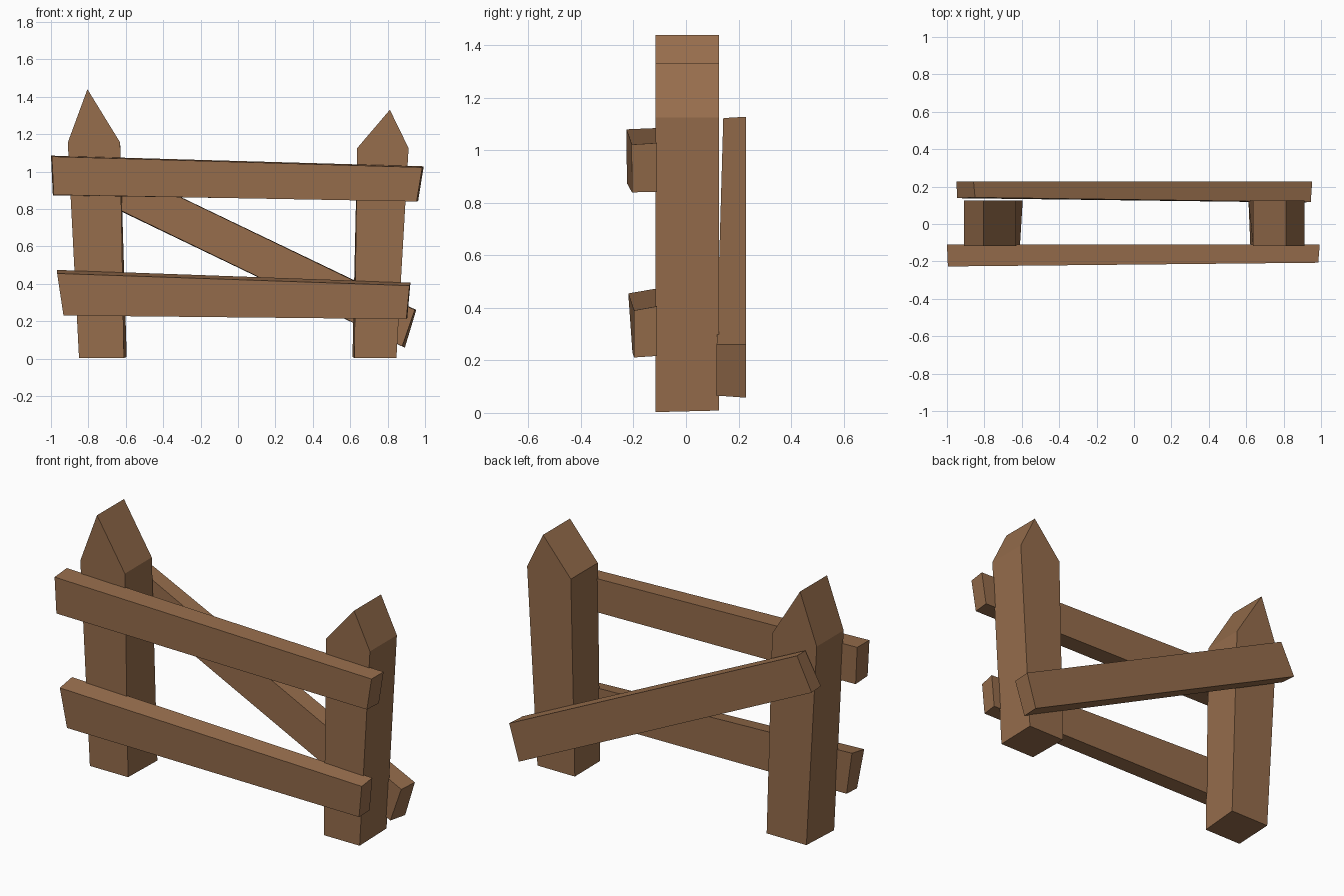
import bpy

if "Cube" in bpy.data.objects:
    bpy.data.objects.remove(bpy.data.objects["Cube"])

wood = bpy.data.materials.new("weathered brown wood")
wood.diffuse_color = (0.305, 0.153, 0.072, 1)
wood.use_nodes = True
wood.node_tree.nodes["Principled BSDF"].inputs["Base Color"].default_value = wood.diffuse_color


def prism(name, front, back):
    """Solid between a front outline and a matching back outline (clockwise from bottom left)."""
    n = len(front)
    faces = [tuple(range(n))[::-1], tuple(range(n, 2 * n))]
    faces += [(i, (i + 1) % n, n + (i + 1) % n, n + i) for i in range(n)]
    mesh = bpy.data.meshes.new(name)
    mesh.from_pydata(front + back, [], [f[::-1] for f in faces])
    mesh.materials.append(wood)
    mesh.validate()
    obj = bpy.data.objects.new(name, mesh)
    bpy.context.collection.objects.link(obj)
    # outward normals
    import bmesh
    bm = bmesh.new()
    bm.from_mesh(mesh)
    bmesh.ops.recalc_face_normals(bm, faces=bm.faces)
    bm.to_mesh(mesh)
    bm.free()


def post(name, bottom_front, bottom_back, shoulders, z_shoulder, peak):
    """Tapered, pointed post; the crown is the same front and back."""
    def outline(y, bottom, z):
        return [(bottom[0], y, z), (shoulders[0], y, z_shoulder), (peak[0], y, peak[1]),
                (shoulders[1], y, z_shoulder), (bottom[1], y, z)]
    prism(name, outline(-0.117, bottom_front, 0.003), outline(0.125, bottom_back, 0.009))


# Pointed posts
post("left_post", (-0.85, -0.61), (-0.845, -0.595), (-0.91, -0.63), 1.155, (-0.805, 1.44))
post("right_post", (0.622, 0.847), (0.612, 0.847), (0.637, 0.912), 1.125, (0.812, 1.33))

# Front rails, slightly crooked
prism("upper_rail",
      [(-0.985, -0.225, 0.875), (-0.995, -0.227, 1.08), (0.985, -0.207, 1.022), (0.955, -0.206, 0.84)],
      [(-0.99, -0.11, 0.873), (-1.0, -0.11, 1.085), (0.993, -0.11, 1.028), (0.963, -0.11, 0.842)])
prism("lower_rail",
      [(-0.933, -0.204, 0.23), (-0.967, -0.22, 0.455), (0.917, -0.198, 0.39), (0.90, -0.198, 0.211)],
      [(-0.933, -0.11, 0.235), (-0.967, -0.11, 0.474), (0.922, -0.11, 0.406), (0.905, -0.11, 0.217)])

# Diagonal brace across the back
prism("diagonal_brace",
      [(-0.945, 0.138, 0.945), (-0.85, 0.142, 1.123), (0.945, 0.117, 0.26), (0.878, 0.115, 0.066)],
      [(-0.95, 0.228, 0.943), (-0.858, 0.228, 1.128), (0.953, 0.228, 0.26), (0.892, 0.228, 0.058)])
